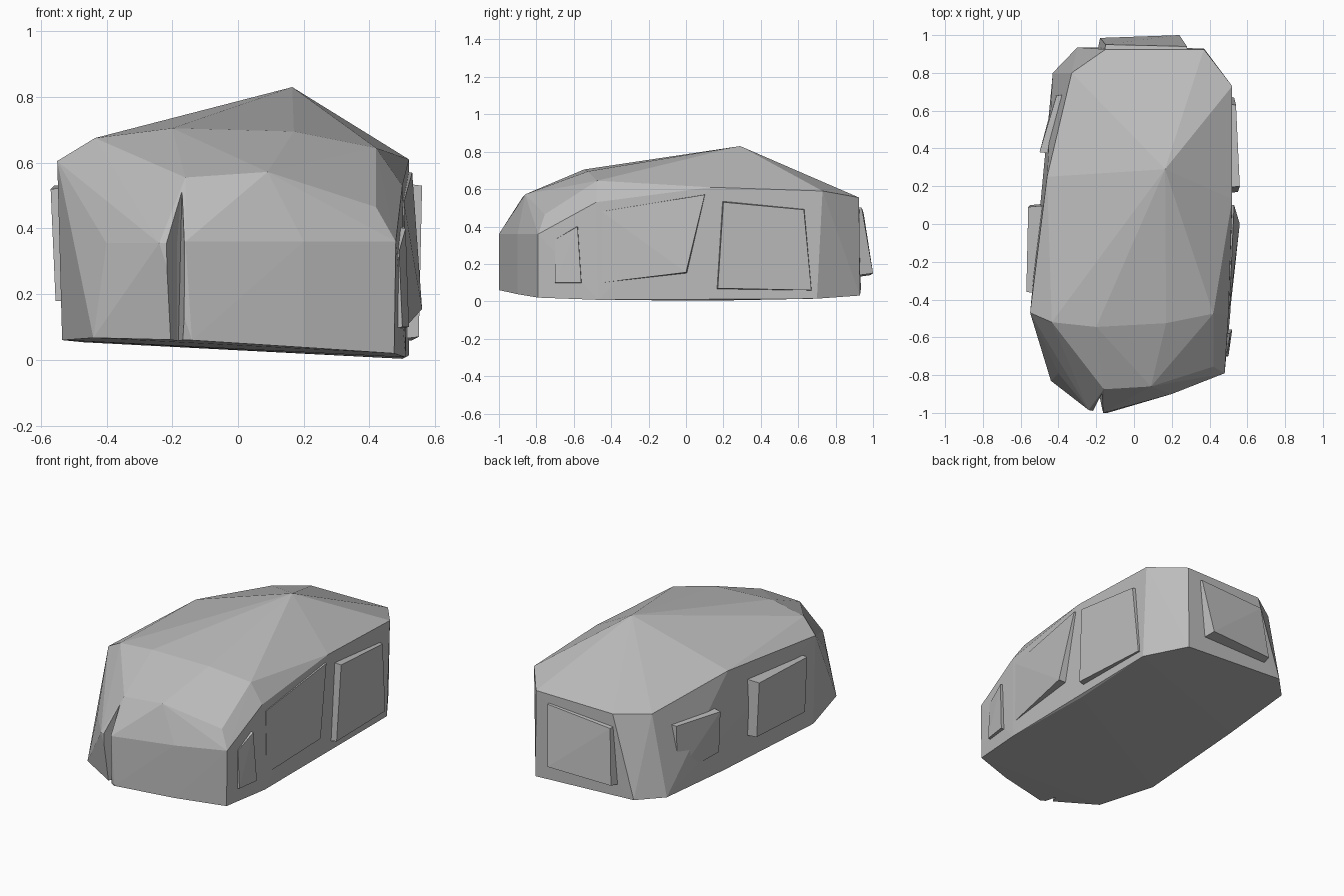
import bpy
import bmesh
from mathutils import Vector

if "Cube" in bpy.data.objects:
    bpy.data.objects.remove(bpy.data.objects["Cube"], do_unlink=True)

stone = bpy.data.materials.new("stone grey")
stone.use_nodes = True
grey = (0.5, 0.5, 0.5, 1)
stone.diffuse_color = grey
stone.node_tree.nodes["Principled BSDF"].inputs["Base Color"].default_value = grey


def hull(name, points):
    """Flat-shaded convex block wrapped around the given points."""
    bm = bmesh.new()
    for point in points:
        bm.verts.new(point)
    result = bmesh.ops.convex_hull(bm, input=bm.verts[:])
    loose = [v for v in bm.verts if not v.link_faces]
    bmesh.ops.delete(bm, geom=loose, context="VERTS")
    bmesh.ops.recalc_face_normals(bm, faces=bm.faces[:])
    mesh = bpy.data.meshes.new(name)
    bm.to_mesh(mesh)
    bm.free()
    mesh.materials.append(stone)
    obj = bpy.data.objects.new(name, mesh)
    bpy.context.scene.collection.objects.link(obj)
    return obj


def slab(name, corners, inward, spread=1.08):
    """Chipped plate standing out of the boulder, its back buried inside."""
    corners = [Vector(c) for c in corners]
    middle = sum(corners, Vector()) / len(corners)
    push = Vector(inward)
    back = [middle + (c - middle) * spread + push for c in corners]
    return hull(name, corners + back)


def ground(x, y):
    """Gently tilted underside."""
    return (x, y, max(0, 0.028 - 0.05 * x + 0.025 * y * y))


# Boulder: underside outline, nose, shoulder rim, crest and peak
underside = [ground(x, y) for x, y in (
    (0.5, 0.13), (0.52, 0.7), (0.37, 0.93), (-0.3, 0.935), (-0.43, 0.8),
    (-0.47, 0.3), (-0.535, -0.47), (-0.44, -0.83), (-0.19, -0.93),
    (-0.14, -1), (0.2, -0.9), (0.475, -0.79), (0.51, -0.47))]
nose = [
    (-0.4, -0.79, 0.355), (-0.24, -0.985, 0.355), (-0.16, -1, 0.36),
    (0.2, -0.9, 0.36), (0.48, -0.79, 0.36),
    (-0.16, -0.875, 0.555), (0.09, -0.86, 0.572), (0.42, -0.755, 0.465)]
rim = [
    (-0.55, -0.47, 0.605), (-0.46, 0.25, 0.64), (-0.33, 0.8, 0.55),
    (-0.15, 0.925, 0.55), (0.37, 0.925, 0.555), (0.52, 0.73, 0.59),
    (0.52, 0.13, 0.61), (0.5, -0.48, 0.53)]
crest = [
    (-0.435, -0.52, 0.675), (-0.2, -0.545, 0.705),
    (0.17, -0.525, 0.695), (0.42, -0.475, 0.645)]
peak = [(0.165, 0.29, 0.83)]
boulder = hull("boulder", underside + nose + rim + crest + peak)

# Narrow cleft beside the nose
cleft = hull("cleft_cutter", [
    (x, y, z) for z in (-0.1, 0.36)
    for x, y in ((-0.185, -0.92), (-0.245, -1.05), (-0.16, -1.05))
] + [(-0.17, -0.9, 0.54)])
cleft.hide_render = True
cleft.hide_viewport = True
cut = boulder.modifiers.new("cleft", "BOOLEAN")
cut.operation = "DIFFERENCE"
cut.solver = "EXACT"
cut.object = cleft

# Chipped slabs around the sides
slab("left_front_chip", [
    (0.52, -0.56, 0.1), (0.5, -0.7, 0.1),
    (0.49, -0.7, 0.33), (0.51, -0.58, 0.4)], (-0.08, 0, 0))
slab("left_middle_slab", [
    (0.51, -0.45, 0.1), (0.56, 0, 0.155),
    (0.53, 0.1, 0.57), (0.505, -0.45, 0.48)], (-0.08, 0, 0), 1.04)
slab("left_rear_slab", [
    (0.56, 0.2, 0.53), (0.54, 0.63, 0.49),
    (0.53, 0.67, 0.06), (0.55, 0.17, 0.07)], (-0.08, 0, 0), 1.04)
slab("back_slab", [
    (0.24, 1, 0.15), (-0.18, 0.985, 0.14),
    (-0.15, 0.95, 0.47), (0.28, 0.94, 0.5)], (0, -0.1, 0))
slab("right_middle_slab", [
    (-0.56, 0.09, 0.53), (-0.55, 0.1, 0.2),
    (-0.555, -0.36, 0.18), (-0.57, -0.36, 0.52)], (0.1, 0, 0), 1.04)
slab("right_rear_slab", [
    (-0.5, 0.38, 0.45), (-0.49, 0.38, 0.2),
    (-0.42, 0.68, 0.15), (-0.41, 0.68, 0.45)], (0.1, 0, 0))
